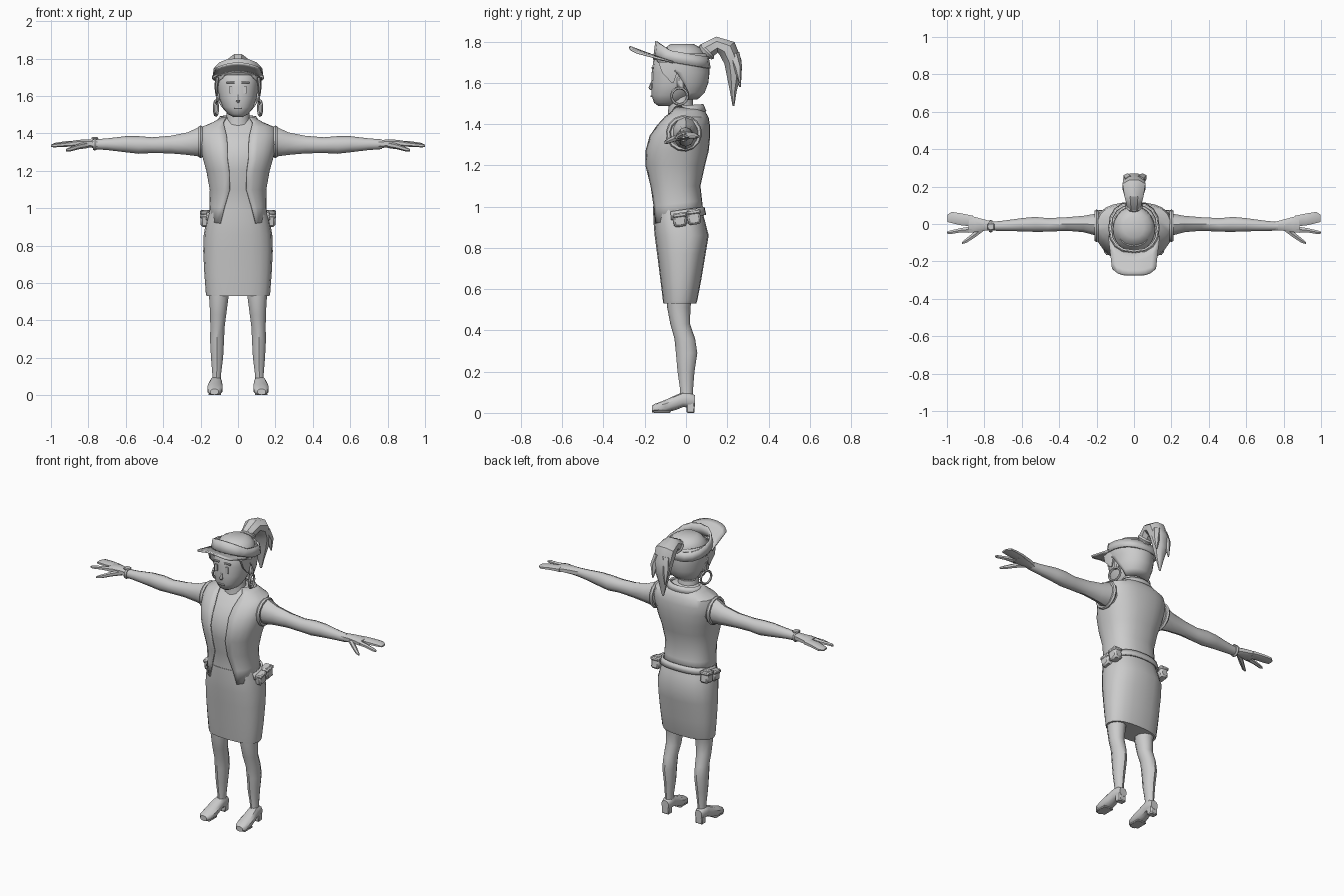
import bpy, bmesh, math
from mathutils import Vector

X, Y, Z = Vector((1, 0, 0)), Vector((0, 1, 0)), Vector((0, 0, 1))
grey = bpy.data.materials.new("light grey")
grey.diffuse_color = (0.6, 0.6, 0.6, 1)


def finish(name, bm, mirror=False, thick=0):
    """Turn a bmesh into a named, shaded object."""
    bmesh.ops.recalc_face_normals(bm, faces=bm.faces)
    me = bpy.data.meshes.new(name)
    bm.to_mesh(me)
    bm.free()
    ob = bpy.data.objects.new(name, me)
    bpy.context.collection.objects.link(ob)
    me.materials.append(grey)
    if thick:
        m = ob.modifiers.new("thickness", 'SOLIDIFY')
        m.thickness, m.offset = thick, 1
    if mirror:
        ob.modifiers.new("mirror", 'MIRROR').use_clip = False
    bpy.context.view_layer.objects.active = ob
    for o in bpy.context.selected_objects:
        o.select_set(False)
    ob.select_set(True)
    bpy.ops.object.shade_smooth_by_angle(angle=math.radians(40))
    return ob


def spow(v, e):
    return math.copysign(abs(v) ** e, v)


def bridge(bm, rows, closed):
    n = len(rows[0])
    for a, b in zip(rows, rows[1:]):
        for i in range(n if closed else n - 1):
            j = (i + 1) % n
            bm.faces.new((a[i], a[j], b[j], b[i]))


def column(name, rings, n=16, p=2.0, arcs=None, tilt=None, grow=0, caps=True, thick=0):
    """Upright loft. Ring = z, y front, y back, half width; arcs open it at the front."""
    bm, rows = bmesh.new(), []
    for k, (z, yf, yb, rx) in enumerate(rings):
        cy, ry, rx = (yf + yb) / 2, (yb - yf) / 2 + grow, rx + grow
        a0 = arcs[k] if arcs else 0
        row = []
        for i in range(n):
            a = a0 + (2 * math.pi - 2 * a0) * i / ((n - 1) if arcs else n)
            y = cy - ry * spow(math.cos(a), 2 / p)
            dz = tilt[k] * y if tilt else 0
            row.append(bm.verts.new((rx * spow(math.sin(a), 2 / p), y, z + dz)))
        rows.append(row)
    bridge(bm, rows, not arcs)
    if caps:
        bm.faces.new(rows[0])
        bm.faces.new(rows[-1])
    return finish(name, bm, thick=thick)


def sweep(name, pts, side, n=8, p=2.0, mirror=False, axis=None):
    """Capped tube. Point = x, y, z, radius along side, radius across."""
    bm, rows = bmesh.new(), []
    pos = [Vector(q[:3]) for q in pts]
    for k, q in enumerate(pts):
        t = axis or (pos[min(k + 1, len(pts) - 1)] - pos[max(k - 1, 0)]).normalized()
        up = side.cross(t).normalized()
        row = []
        for i in range(n):
            a = 2 * math.pi * (i + .5) / n
            row.append(bm.verts.new(pos[k] + side * q[3] * spow(math.cos(a), 2 / p)
                                    + up * q[4] * spow(math.sin(a), 2 / p)))
        rows.append(row)
    bridge(bm, rows, True)
    bm.faces.new(rows[0])
    bm.faces.new(rows[-1])
    return finish(name, bm, mirror)


def box(name, c, s, mirror=False, bevel=0, rot=0):
    bm = bmesh.new()
    bmesh.ops.create_cube(bm, size=1)
    bmesh.ops.scale(bm, vec=s, verts=bm.verts)
    if bevel:
        bmesh.ops.bevel(bm, geom=bm.edges[:], offset=bevel, segments=1, affect='EDGES')
    for v in bm.verts:
        y, z = v.co.y, v.co.z
        v.co.y = y * math.cos(rot) - z * math.sin(rot)
        v.co.z = y * math.sin(rot) + z * math.cos(rot)
    bmesh.ops.translate(bm, vec=c, verts=bm.verts)
    return finish(name, bm, mirror)


def torus(name, c, R, r, axis, n=14, m=6, mirror=False, squash=1):
    bm, rows = bmesh.new(), []
    u = axis.orthogonal().normalized()
    w = axis.cross(u)
    for i in range(n):
        a = 2 * math.pi * i / n
        d = u * math.cos(a) + w * math.sin(a)
        rows.append([bm.verts.new(Vector(c) + d * (R + r * math.cos(b)) + axis * r * squash * math.sin(b))
                     for b in (2 * math.pi * j / m for j in range(m))])
    bridge(bm, rows + rows[:1], True)
    return finish(name, bm, mirror)


# clothes on the body
column("skirt", [(.53, -.11, .05, .168), (.545, -.112, .055, .172), (.65, -.125, .075, .18),
                 (.77, -.14, .095, .186), (.86, -.152, .11, .183), (.93, -.158, .092, .17),
                 (1.0, -.16, .072, .15)], 20, 2.4)
shirt = [(.95, -.157, .075, .147), (1.02, -.157, .068, .142), (1.1, -.165, .06, .142),
         (1.2, -.19, .082, .16), (1.27, -.19, .1, .18), (1.34, -.17, .107, .195),
         (1.39, -.135, .107, .2), (1.43, -.1, .1, .185), (1.455, -.075, .085, .125),
         (1.48, -.06, .055, .082)]
column("shirt", shirt, 20, 2.4)
opening = [.09, .07, .042, .045, .055, .055, .06, .07, .075, .06]
column("vest", shirt, 25, 2.4, caps=False, grow=.003, thick=.007,
       arcs=[math.asin((x / r[3]) ** 1.2) for x, r in zip(opening, shirt)],
       tilt=[.22, .12] + [0] * 8)
column("collar", [(1.45, -.07, .09, .11), (1.485, -.055, .075, .088)], 17, caps=False,
       arcs=[.75, .65], thick=.01, tilt=[.1, .1])
torus("arm_hole_trim", (.2, -.01, 1.355), .076, .012, X, mirror=True)
column("belt", [(.945, -.15, .088, .166), (.985, -.15, .08, .157)], 17, 2.4,
       arcs=[1.3, 1.3], caps=False, thick=.01, tilt=[.15, .15])
for y, z, h in ((-.03, .935, .065), (.038, .95, .075)):
    box("belt_pouch", (.172, y, z), (.055, .064, h), True, .01, .15)
    box("pouch_flap", (.174, y, z + .024), (.06, .068, .022), True, .006, .15)

# arms and hands
sweep("arm", [(.15, -.005, 1.36, .07, .075), (.21, -.003, 1.355, .06, .078), (.27, .0, 1.345, .046, .06),
              (.36, .0, 1.34, .038, .047), (.46, -.005, 1.337, .038, .042), (.53, -.002, 1.338, .042, .047),
              (.6, -.004, 1.342, .037, .043), (.7, -.01, 1.342, .029, .031), (.77, -.012, 1.342, .024, .026)],
      Y, 10, mirror=True, axis=X)
sweep("palm", [(.75, -.012, 1.342, .024, .024), (.8, -.006, 1.346, .032, .022), (.85, -.003, 1.347, .043, .02),
               (.885, .0, 1.345, .05, .016)], Y, 8, 2.6, True, X)
sweep("three_fingers", [(.86, .016, 1.346, .03, .017), (.92, .024, 1.345, .034, .014),
                        (.975, .035, 1.34, .032, .011), (.998, .03, 1.337, .02, .005)], Y, 8, 2.6, True, X)
sweep("index_finger", [(.86, -.027, 1.346, .019, .016), (.93, -.034, 1.34, .013, .012),
                       (.985, -.045, 1.335, .011, .01), (1.0, -.046, 1.333, .005, .005)], Y, 6, mirror=True, axis=X)
sweep("thumb", [(.8, -.02, 1.34, .016, .018), (.85, -.055, 1.33, .019, .015),
                (.895, -.088, 1.316, .014, .012), (.92, -.102, 1.31, .006, .006)], Y, 6, mirror=True, axis=X)
torus("wrist_band", (-.765, -.012, 1.342), .026, .008, X, squash=1.3)
box("watch_face", (-.765, -.014, 1.374), (.036, .036, .012), bevel=.004)

# legs and shoes
sweep("leg", [(.104, -.03, .6, .062, .07), (.103, -.035, .51, .053, .056), (.106, -.028, .43, .045, .048),
              (.11, -.006, .36, .04, .05), (.112, .003, .29, .039, .052), (.112, .0, .2, .034, .041),
              (.114, .003, .11, .024, .031), (.116, .0, .05, .025, .033)], X, 10, mirror=True, axis=-Z)
sweep("shoe", [(.126, -.166, .018, .022, .016), (.125, -.15, .022, .037, .022), (.123, -.1, .032, .043, .031),
               (.121, -.05, .05, .038, .036), (.118, -.015, .064, .033, .036), (.117, .02, .062, .032, .036),
               (.117, .043, .058, .024, .028)], X, 10, 2.5, True, Y)
box("shoe_heel", (.118, .022, .025), (.05, .04, .05), True, .005)
box("shoe_sole", (.124, -.115, .005), (.066, .08, .01), True, .003)

# head and face
column("neck", [(1.43, -.09, .05, .075), (1.48, -.085, .035, .062), (1.57, -.09, .03, .06)], 12)
column("head", [(1.488, -.135, -.05, .026), (1.503, -.155, -.01, .055), (1.54, -.168, .02, .083),
                (1.59, -.168, .07, .101), (1.65, -.166, .08, .11), (1.71, -.158, .08, .11),
                (1.755, -.12, .07, .09)], 18, 2.2)
sweep("nose", [(0, -.163, 1.61, .006, .004), (0, -.17, 1.575, .012, .012), (0, -.167, 1.565, .008, .006)], X, 6)
box("mouth", (0, -.168, 1.535), (.045, .008, .009), bevel=.002)
box("eye", (.037, -.164, 1.632), (.018, .008, .04), True)
box("eyebrow", (.04, -.162, 1.672), (.045, .009, .01), True, .002)
box("ear", (.108, -.025, 1.6), (.02, .035, .06), True, .008)
torus("earring", (.118, -.032, 1.535), .04, .007, (X + Y * .25).normalized(), mirror=True)

# hair: back shell, closed crown, side lock
deg = math.radians
column("hair_back", [(1.525, -.05, .05, .065), (1.555, -.1, .083, .09), (1.6, -.16, .1, .11),
                     (1.65, -.168, .106, .118), (1.7, -.165, .105, .12), (1.74, -.15, .095, .112)],
       19, arcs=[deg(a) for a in (100, 102, 98, 85, 40, 20)], caps=False, thick=.008)
column("hair_crown", [(1.69, -.155, .1, .118), (1.745, -.125, .09, .108), (1.77, -.1, .07, .088),
                      (1.787, -.075, .04, .055)], 14)
sweep("side_lock", [(.11, -.09, 1.7, .05, .012), (.116, -.08, 1.65, .042, .01), (.115, -.065, 1.6, .006, .005)],
      Y, 6, mirror=True, axis=-Z)

# ponytail
sweep("ponytail", [(0, .07, 1.72, .03, .03), (0, .1, 1.755, .04, .045), (0, .15, 1.785, .055, .042),
                   (0, .2, 1.765, .066, .052), (0, .228, 1.7, .062, .046), (0, .232, 1.63, .046, .036),
                   (0, .229, 1.56, .026, .018), (0, .23, 1.488, .006, .005)], X, 8)
for x, tip in ((.045, 1.6), (-.035, 1.58)):
    sweep("ponytail_lock", [(x * .6, .23, 1.74, .03, .03), (x, .25, 1.68, .025, .022),
                            (x * 1.1, .262, tip, .004, .004)], X, 6)
torus("hair_tie", (0, .1, 1.75), .036, .012, Vector((0, .7, .7)).normalized(), n=10)

# visor: tilted band with a raised front, and a brim
bm, rows = bmesh.new(), [[], []]
for i in range(16):
    a = 2 * math.pi * i / 16
    x, y = .128 * spow(math.sin(a), .8), -.02 - .13 * spow(math.cos(a), .85)
    low, front = 1.692 - .17 * y, max(0, math.cos(a) - .4)
    rows[0].append(bm.verts.new((x, y, low - .005)))
    rows[1].append(bm.verts.new((x * .94, -.01 + (y + .01) * .92, low + .05 + front * .055)))
bridge(bm, rows, True)
finish("visor_band", bm, thick=.01)
bm, rows = bmesh.new(), []
for s in (0, .4, .8, 1):
    row = []
    for i in range(9):
        t = i / 4 - 1
        start = -.148 + .085 * t * t
        end = -.276 + .035 * t ** 4
        row.append(bm.verts.new((t * (.138 - .022 * s), start + (end - start) * s,
                                 1.722 + .048 * s - .028 * t * t)))
    rows.append(row)
bridge(bm, rows, False)
finish("visor_brim", bm, thick=.01)
